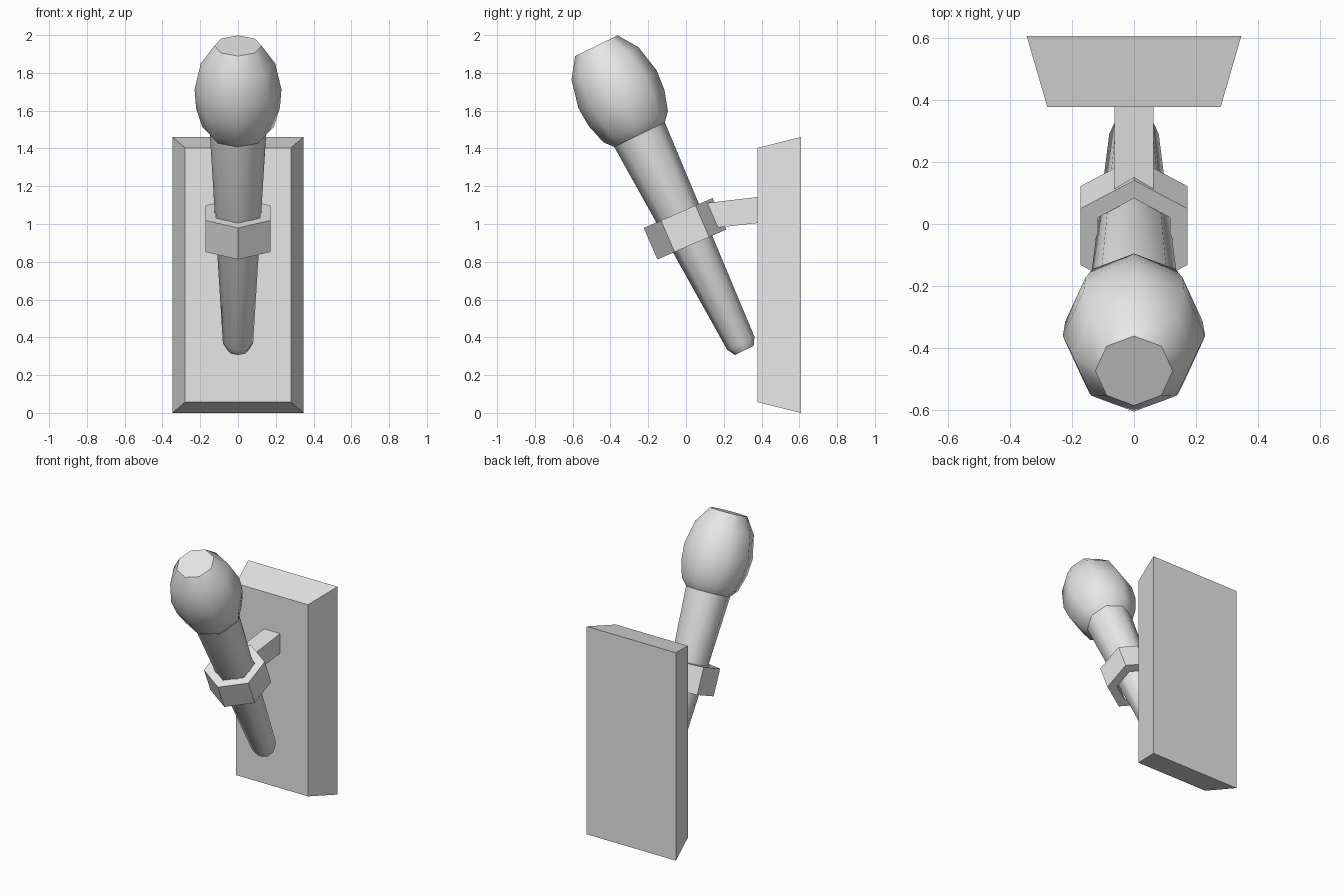
import bpy, bmesh, math
from mathutils import Matrix

if "Cube" in bpy.data.objects:
    bpy.data.objects.remove(bpy.data.objects["Cube"])

grey = bpy.data.materials.new("plain_grey")
grey.diffuse_color = (0.8, 0.8, 0.8, 1)
grey.use_nodes = True
grey.node_tree.nodes["Principled BSDF"].inputs["Base Color"].default_value = grey.diffuse_color


def finish(bm, name, matrix=Matrix(), smooth=None):
    bmesh.ops.transform(bm, matrix=matrix, verts=bm.verts)
    bmesh.ops.recalc_face_normals(bm, faces=bm.faces)
    me = bpy.data.meshes.new(name)
    bm.to_mesh(me)
    bm.free()
    me.materials.append(grey)
    ob = bpy.data.objects.new(name, me)
    bpy.context.collection.objects.link(ob)
    if smooth:
        bpy.ops.object.select_all(action='DESELECT')
        ob.select_set(True)
        bpy.context.view_layer.objects.active = ob
        bpy.ops.object.shade_smooth_by_angle(angle=math.radians(smooth))
    return ob


def lathe(name, profile, sides, matrix, closed=False, smooth=None):
    """Spin (radius, height) points; a closed profile gives a hollow ring."""
    bm = bmesh.new()
    rings = []
    for r, z in profile:
        angles = [math.pi / 2 + 2 * math.pi * i / sides for i in range(sides)]
        rings.append([bm.verts.new((r * math.cos(a), r * math.sin(a), z)) for a in angles])
    pairs = list(zip(rings, rings[1:]))
    if closed:
        pairs.append((rings[-1], rings[0]))
    else:
        bm.faces.new(rings[0])
        bm.faces.new(rings[-1])
    for a, b in pairs:
        for i in range(sides):
            j = (i + 1) % sides
            bm.faces.new((a[i], a[j], b[j], b[i]))
    return finish(bm, name, matrix, smooth)


def loft(name, front, back):
    """Join two four-point outlines into a solid block."""
    bm = bmesh.new()
    f = [bm.verts.new(p) for p in front]
    b = [bm.verts.new(p) for p in back]
    bm.faces.new(f)
    bm.faces.new(b)
    for i in range(4):
        j = (i + 1) % 4
        bm.faces.new((f[i], f[j], b[j], b[i]))
    return finish(bm, name)


def rect(w, y0, z0, y1, z1):
    return [(-w, y0, z0), (w, y0, z0), (w, y1, z1), (-w, y1, z1)]


# Leaning torch: tapered handle and rounded head
lean = Matrix.Translation((0, 0.38, 0.184)) @ Matrix.Rotation(math.radians(25.9), 4, 'X')
lathe("torch_handle", [(0.055, 0.163), (0.08, 0.205), (0.149, 1.435)], 8, lean, smooth=47)
lathe("torch_head", [(0.149, 1.433), (0.19, 1.48), (0.222, 1.59), (0.23, 1.70),
                     (0.197, 1.852), (0.125, 1.956)], 8, lean, smooth=47)

# Six-sided holder ring around the handle
ring_pose = Matrix.Translation((0, -0.005, 0.975)) @ Matrix.Rotation(math.radians(23.5), 4, 'X')
lathe("holder_ring", [(0.199, -0.091), (0.199, 0.091), (0.135, 0.091), (0.135, -0.091)],
      6, ring_pose, closed=True)

# Arm from ring to wall plate
loft("bracket_arm", rect(0.063, 0.157, 0.98, 0.10, 1.11), rect(0.063, 0.38, 1.005, 0.38, 1.143))

# Bevelled wall plate
loft("wall_plate", rect(0.28, 0.378, 0.057, 0.378, 1.403), rect(0.347, 0.608, 0, 0.608, 1.46))
